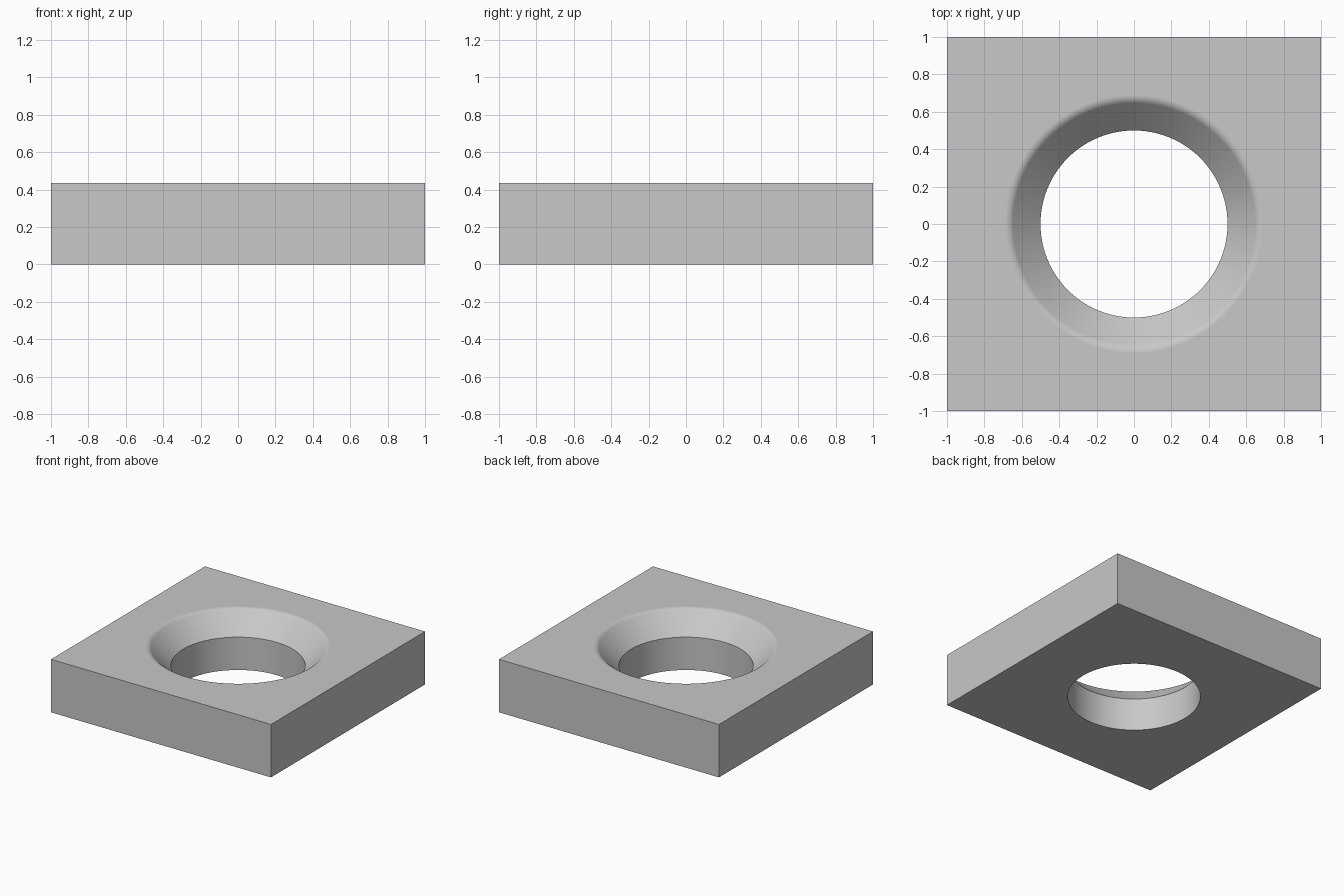
import bpy
import bmesh
from math import sin, cos, pi, tan

cube = bpy.data.objects.get("Cube")
if cube:
    bpy.data.objects.remove(cube, do_unlink=True)

HEIGHT = 0.435
HOLE = 0.5          # radius of the straight bore
SEAT_Z = 0.27       # where the bore opens into the countersink
FILLET = 0.06       # rounding of the upper rim
SIDES = 96
FILLET_STEPS = 8

# Grey material
grey = bpy.data.materials.new("light grey")
grey.use_nodes = True
color = (0.58, 0.58, 0.58, 1)
grey.diffuse_color = color
grey.node_tree.nodes["Principled BSDF"].inputs["Base Color"].default_value = color


def square_radius(a):
    return 1 / max(abs(cos(a)), abs(sin(a)))


def add_ring(bm, z, radius=None):
    """Ring of vertices: round when a radius is given, else the square outline."""
    ring = []
    for i in range(SIDES):
        a = 2 * pi * i / SIDES
        r = radius or square_radius(a)
        ring.append(bm.verts.new((r * cos(a), r * sin(a), z)))
    return ring


# Rounded rim from the flat top into the 45 degree countersink
outer = HOLE + HEIGHT - SEAT_Z + FILLET * tan(pi / 8)
rim = []
for k in range(FILLET_STEPS + 1):
    t = pi / 4 * k / FILLET_STEPS
    rim.append((HEIGHT - FILLET * (1 - cos(t)), outer - FILLET * sin(t)))

# Square block with a countersunk hole, as one closed section
bm = bmesh.new()
section = [(0, None), (HEIGHT, None)] + rim + [(SEAT_Z, HOLE), (0, HOLE)]
rings = [add_ring(bm, z, r) for z, r in section]
for a, b in zip(rings, rings[1:] + rings[:1]):
    for i in range(SIDES):
        j = (i + 1) % SIDES
        bm.faces.new((a[i], a[j], b[j], b[i]))
bmesh.ops.recalc_face_normals(bm, faces=bm.faces)

mesh = bpy.data.meshes.new("countersunk_block")
bm.to_mesh(mesh)
bm.free()
mesh.materials.append(grey)
block = bpy.data.objects.new("countersunk_block", mesh)
bpy.context.collection.objects.link(block)

# Smooth bore and rim, crisp block edges, flat top
bpy.ops.object.select_all(action="DESELECT")
block.select_set(True)
bpy.context.view_layer.objects.active = block
bpy.ops.object.shade_smooth_by_angle(angle=pi / 6)
weighted = block.modifiers.new("flat_top_normals", "WEIGHTED_NORMAL")
weighted.keep_sharp = True
